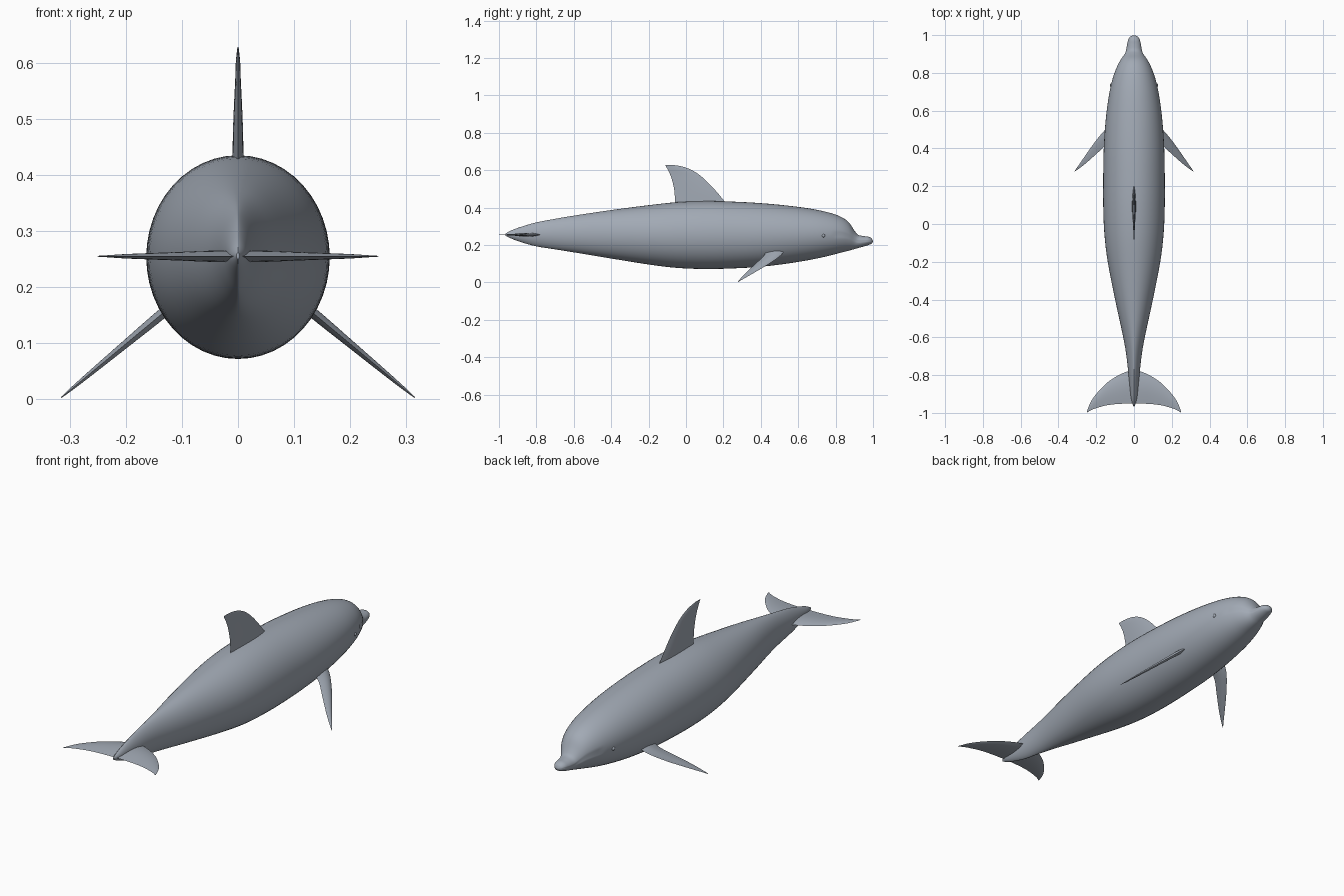
import bpy, bmesh, math
from mathutils import Vector

cube = bpy.data.objects.get("Cube")
if cube:
    bpy.data.objects.remove(cube)

skin = bpy.data.materials.new("blue grey skin")
skin.use_nodes = True
skin.diffuse_color = (0.36, 0.40, 0.46, 1)
skin.node_tree.nodes["Principled BSDF"].inputs["Base Color"].default_value = skin.diffuse_color


def refine(rows, steps):
    """Smooth a list of tuples with a Catmull-Rom spline."""
    pts = [Vector(r) for r in rows]
    out = []
    for i in range(len(pts) - 1):
        a, b, c, d = pts[max(i - 1, 0)], pts[i], pts[i + 1], pts[min(i + 2, len(pts) - 1)]
        for k in range(steps):
            t = k / steps
            out.append(b + (c - a) * t / 2 + (a - b * 2.5 + c * 2 - d / 2) * t ** 2
                       + (b * 1.5 - c * 1.5 + (d - a) / 2) * t ** 3)
    return out + [pts[-1]]


def loft(name, rings, sharp=40):
    """Skin closed rings of points into a capped, smooth mesh."""
    bm = bmesh.new()
    loops = [[bm.verts.new(p) for p in ring] for ring in rings]
    for a, b in zip(loops, loops[1:]):
        for i in range(len(a)):
            j = (i + 1) % len(a)
            bm.faces.new((a[i], a[j], b[j], b[i]))
    bm.faces.new(loops[0])
    bm.faces.new(loops[-1])
    bmesh.ops.recalc_face_normals(bm, faces=bm.faces)
    mesh = bpy.data.meshes.new(name)
    bm.to_mesh(mesh)
    bm.free()
    obj = bpy.data.objects.new(name, mesh)
    bpy.context.collection.objects.link(obj)
    finish(obj, sharp)
    return obj


def finish(obj, sharp):
    obj.data.materials.append(skin)
    bpy.ops.object.select_all(action='DESELECT')
    bpy.context.view_layer.objects.active = obj
    obj.select_set(True)
    bpy.ops.object.shade_smooth_by_angle(angle=math.radians(sharp))


def fin(name, sections, place, sharp=40):
    """Sections are (span, leading y, trailing y, half thickness), lens shaped."""
    rings = []
    n = 8
    for span, lead, trail, thick in refine(sections, 5):
        ring = []
        for k in range(2 * n):
            u = k / n if k <= n else 2 - k / n
            side = 1 if k <= n else -1
            lens = side * thick * math.sin(math.pi * u ** 0.8)
            ring.append(place(span, lead + (trail - lead) * u, lens))
        rings.append(ring)
    return loft(name, rings, sharp)


# Body: y, top, bottom, half width; the tail stock pinches to a keel
stations = [(-.965, .262, .25, .003), (-.93, .28, .233, .014), (-.88, .298, .215, .021),
            (-.8, .321, .193, .029), (-.7, .34, .177, .04), (-.6, .357, .161, .057),
            (-.4, .387, .128, .1), (-.2, .413, .096, .139), (-.05, .429, .078, .157),
            (.1, .435, .072, .163), (.25, .432, .075, .163), (.4, .424, .084, .16),
            (.55, .41, .102, .15), (.68, .392, .124, .133), (.77, .372, .144, .113),
            (.83, .35, .16, .092), (.87, .322, .17, .071), (.9, .278, .178, .05),
            (.92, .255, .184, .042), (.95, .248, .192, .037), (.975, .245, .2, .031),
            (.992, .236, .207, .02), (.999, .223, .217, .005)]
SEG = 48
rings = []
for y, top, bottom, half in refine(stations, 4):
    keel = 1 + 0.45 * min(1, max(0, (-0.5 - y) / 0.3))
    ring = []
    for k in range(SEG):
        a = math.tau * k / SEG
        c, s = math.cos(a), math.sin(a)
        x = half * math.copysign(abs(c) ** keel, c)
        if y > 0.79 and k % (SEG // 2) == 0:
            x *= 0.96                       # shallow mouth crease
        ring.append((x, y, (top + bottom) / 2 + (top - bottom) / 2 * s))
    rings.append(ring)
loft("body", rings, 50)

# Dorsal fin, swept backwards
fin("dorsal_fin",
    [(.39, .25, -.06, .011), (.43, .21, -.06, .01), (.48, .168, -.061, .009),
     (.53, .122, -.07, .007), (.57, .078, -.082, .005), (.6, .032, -.096, .004),
     (.62, -.02, -.107, .002), (.628, -.07, -.111, .001)],
    lambda span, y, t: (t, y, span))

# Paired flippers and tail flukes
down = Vector((.77, 0, -.64))
up = Vector((.64, 0, .77))
for side, label in ((1, "left"), (-1, "right")):
    def flipper(span, y, t, side=side):
        p = Vector((.1, y, .182)) + down * span + up * t
        return (side * p.x, p.y, p.z)
    fin(label + "_flipper",
        [(0, .535, .43, .009), (.06, .505, .417, .009), (.13, .443, .37, .007),
         (.2, .368, .322, .005), (.25, .312, .292, .003), (.279, .28, .277, .001)], flipper)
    fin(label + "_fluke",
        [(0, -.77, -.95, .01), (.05, -.786, -.951, .01), (.1, -.811, -.954, .008),
         (.15, -.847, -.961, .006), (.2, -.9, -.975, .004), (.23, -.944, -.987, .002),
         (.25, -.993, -1, .0008)],
        lambda span, y, t, side=side: (side * span, y, .255 + t))
    # Small eye set almost flush with the head
    bpy.ops.mesh.primitive_uv_sphere_add(segments=16, ring_count=8, radius=.009,
                                         location=(side * .119, .735, .25))
    eye = bpy.context.object
    eye.name = label + "_eye"
    finish(eye, 60)
